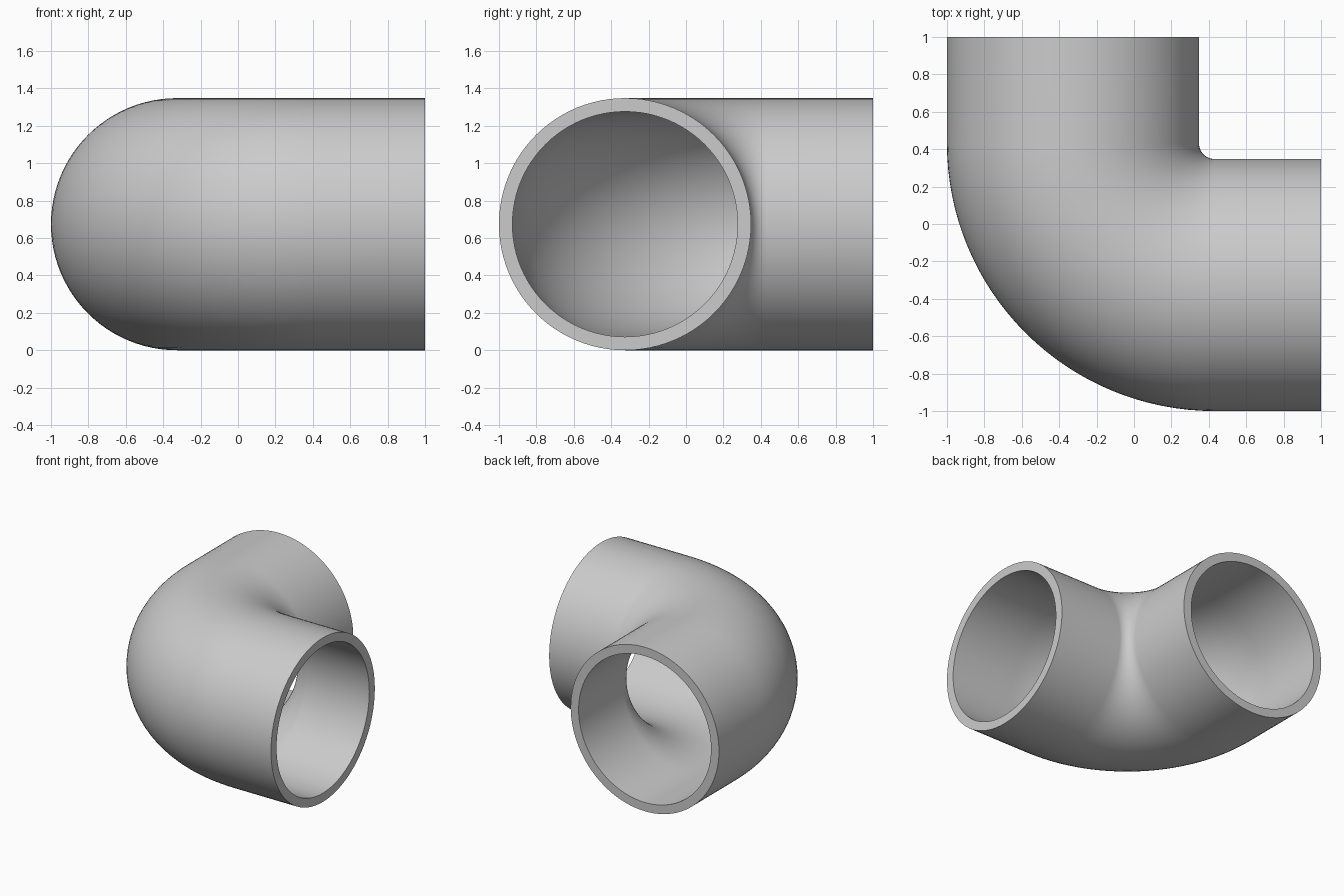
import bpy, bmesh, math
from mathutils import Vector

if "Cube" in bpy.data.objects:
    bpy.data.objects.remove(bpy.data.objects["Cube"])

SEG, BEND = 96, 32           # sides of the pipe, steps in the bend
R_OUT, R_IN = 0.674, 0.602   # outer and bore radius
C = 0.43                     # bend centre in x and y
R_BEND = C + 1 - R_OUT       # bend radius of the pipe's centre line

# Centre line: straight leg, quarter bend, straight leg (position, outward normal)
path = [(Vector((1, C - R_BEND, R_OUT)), Vector((0, -1, 0)))]
for i in range(BEND + 1):
    a = math.radians(270 - 90 * i / BEND)
    n = Vector((math.cos(a), math.sin(a), 0))
    path.append((Vector((C, C, R_OUT)) + n * R_BEND, n))
path.append((Vector((C - R_BEND, 1, R_OUT)), Vector((-1, 0, 0))))

bm = bmesh.new()


def skin(radius):
    rings = []
    for p, n in path:
        rings.append([bm.verts.new(p + radius * (n * math.cos(t) + Vector((0, 0, math.sin(t)))))
                      for t in (2 * math.pi * k / SEG for k in range(SEG))])
    for a, b in zip(rings, rings[1:]):
        bridge(a, b)
    return rings


def bridge(a, b):
    for k in range(SEG):
        j = (k + 1) % SEG
        bm.faces.new((a[k], a[j], b[j], b[k]))


# Outer wall, bore and the two annular end faces
outer, bore = skin(R_OUT), skin(R_IN)
for end in (0, -1):
    bridge(outer[end], bore[end])
bmesh.ops.recalc_face_normals(bm, faces=bm.faces)

mesh = bpy.data.meshes.new("pipe_elbow")
bm.to_mesh(mesh)
bm.free()
obj = bpy.data.objects.new("pipe_elbow", mesh)
bpy.context.collection.objects.link(obj)
bpy.context.view_layer.objects.active = obj
obj.select_set(True)
bpy.ops.object.shade_smooth_by_angle(angle=math.radians(30))
